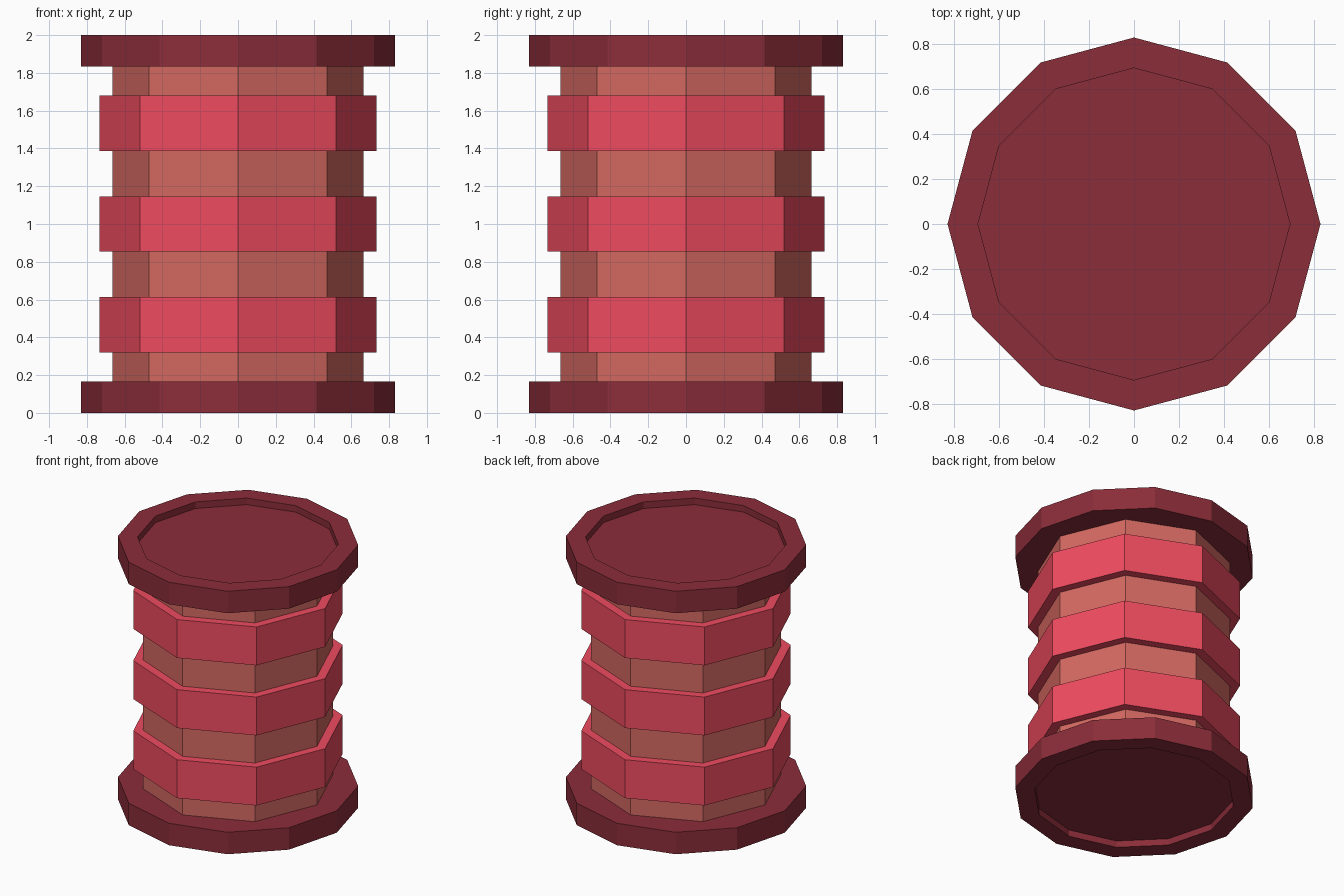
import bpy, bmesh
from math import cos, sin, pi

if "Cube" in bpy.data.objects:
    bpy.data.objects.remove(bpy.data.objects["Cube"])


def material(name, rgb):
    m = bpy.data.materials.new(name)
    m.diffuse_color = (*rgb, 1)
    m.use_nodes = True
    m.node_tree.nodes["Principled BSDF"].inputs["Base Color"].default_value = m.diffuse_color
    return m


def lathe(name, profile, sides, mat, cap=True):
    """Turn a (radius, z) profile around z; optional flat caps on both ends."""
    bm = bmesh.new()
    rings = [[bm.verts.new((r * cos(2 * pi * i / sides), r * sin(2 * pi * i / sides), z))
              for i in range(sides)] for r, z in profile]
    for a, b in zip(rings, rings[1:]):
        for i in range(sides):
            j = (i + 1) % sides
            bm.faces.new((a[i], a[j], b[j], b[i]))
    if cap:
        bm.faces.new(rings[0][::-1])
        bm.faces.new(rings[-1])
    mesh = bpy.data.meshes.new(name)
    bm.to_mesh(mesh)
    bm.free()
    mesh.materials.append(mat)
    obj = bpy.data.objects.new(name, mesh)
    bpy.context.collection.objects.link(obj)
    return obj


body_mat = material("body_red", (0.66, 0.14, 0.12))
band_mat = material("band_red", (0.86, 0.07, 0.115))
rim_mat = material("rim_dark_red", (0.26, 0.026, 0.042))

BODY_R, BAND_R, RIM_R, RECESS_R = 0.665, 0.733, 0.831, 0.695
RIM_H, RECESS = 0.167, 0.05

# Octagonal body between the rims
lathe("body", [(BODY_R, 0.14), (BODY_R, 1.86)], 8, body_mat)

# Three raised bands, seated on the body
for name, z in (("lower_band", 0.467), ("middle_band", 1.0), ("upper_band", 1.533)):
    lo, hi = z - 0.146, z + 0.146
    lathe(name, [(BODY_R - 0.01, lo), (BAND_R, lo), (BAND_R, hi), (BODY_R - 0.01, hi)],
          8, band_mat, cap=False)

# Twelve-sided end rims with a shallow recess on the outer face
lathe("bottom_rim", [(RECESS_R, RECESS), (RECESS_R, 0), (RIM_R, 0), (RIM_R, RIM_H),
                     (BODY_R * 0.9, RIM_H)], 12, rim_mat)
lathe("top_rim", [(BODY_R * 0.9, 2 - RIM_H), (RIM_R, 2 - RIM_H), (RIM_R, 2), (RECESS_R, 2),
                  (RECESS_R, 2 - RECESS)], 12, rim_mat)
